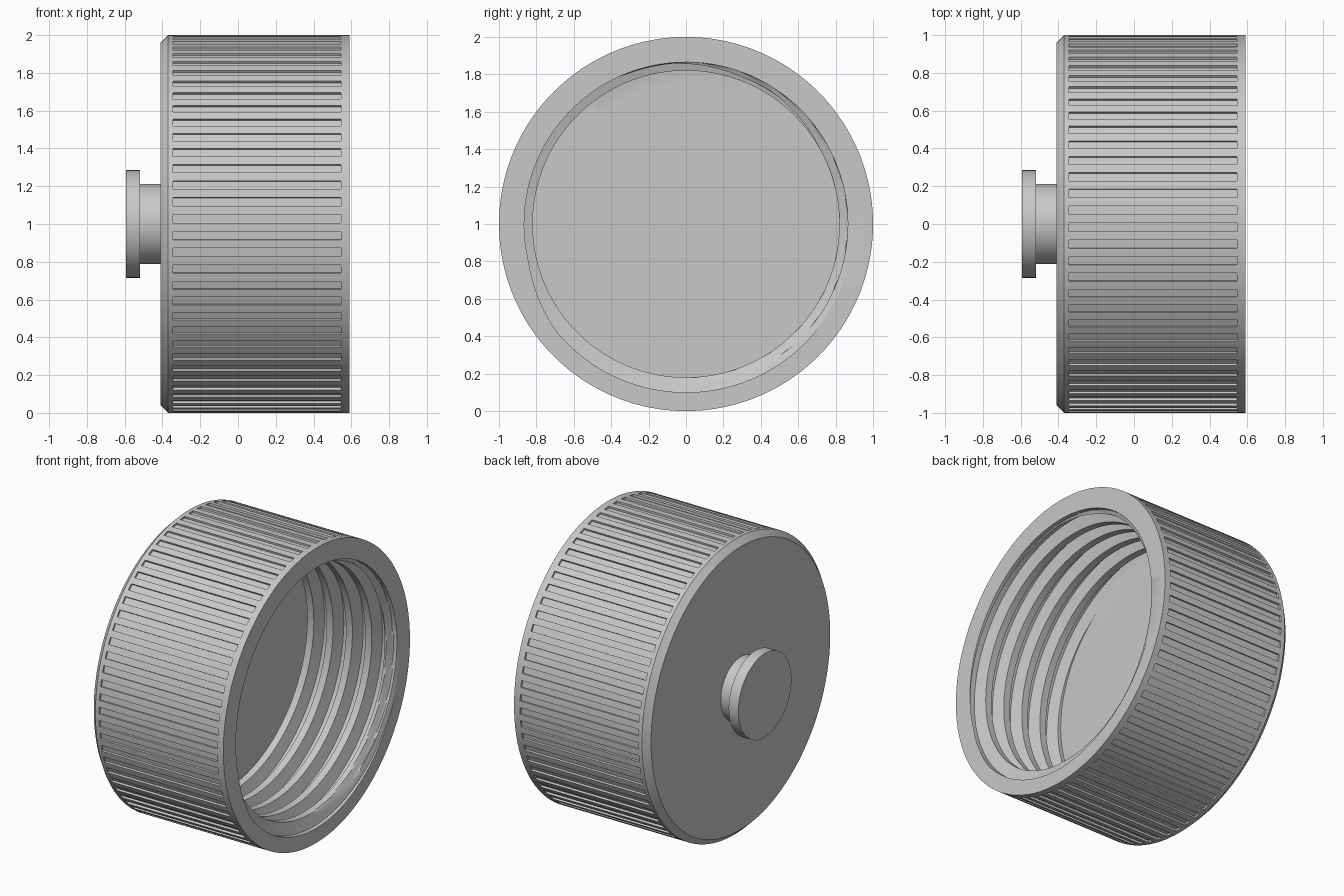
import bpy, bmesh, math
from mathutils import Matrix, Vector

cube = bpy.data.objects.get("Cube")
if cube:
    bpy.data.objects.remove(cube)

grey = bpy.data.materials.new("plain grey")
grey.use_nodes = True
colour = (0.58, 0.58, 0.58, 1)
grey.diffuse_color = colour
grey.node_tree.nodes["Principled BSDF"].inputs["Base Color"].default_value = colour

BACK, MOUTH, FLOOR = -0.41, 0.59, -0.10
GRIPS, GRIP_WIDTH, GRIP_DEPTH = 70, 0.045, 0.013
PITCH, STEPS = 0.145, 24
CREST, THREAD_DEPTH = 0.82, 0.08
THREAD_EXIT = math.radians(280)


def finish(name, bm):
    bmesh.ops.recalc_face_normals(bm, faces=bm.faces)
    mesh = bpy.data.meshes.new(name)
    bm.to_mesh(mesh)
    bm.free()
    mesh.materials.append(grey)
    ob = bpy.data.objects.new(name, mesh)
    bpy.context.collection.objects.link(ob)
    bpy.ops.object.select_all(action="DESELECT")
    ob.select_set(True)
    bpy.context.view_layer.objects.active = ob
    bpy.ops.object.shade_smooth_by_angle(angle=math.radians(30))


def point(x, r, a):
    return Vector((x, r * math.cos(a), 1 + r * math.sin(a)))


def inner_radius(x, a):
    # Right-handed trapezoid thread groove, leaving the mouth near the bottom
    turn = (x - MOUTH) / PITCH - (a - THREAD_EXIT) / math.tau
    off = abs((turn + 0.5) % 1 - 0.5)
    groove = CREST + THREAD_DEPTH * min(1, max(0, (1 / 3 - off) * 6))
    lead_in = min(0.865, 0.865 - (MOUTH - 0.03 - x) * 2)
    return max(groove, lead_in)


# Angles: each grip slot takes one column, each land takes two
angles = []
step = math.tau / GRIPS
start = math.pi / 2 + 0.0165 - GRIP_WIDTH / 2
for k in range(GRIPS):
    a = start + k * step
    land = step - GRIP_WIDTH
    angles += [a, a + GRIP_WIDTH, a + GRIP_WIDTH + land / 2]
angles.append(start + math.tau)

# Cap shell: outer wall, lip, threaded bore and floor rim
bm = bmesh.new()
outer = [(BACK, 0.96), (BACK + 0.04, 1), (-0.343, 1), (0.545, 1), (MOUTH, 1)]
turns = math.ceil((MOUTH - FLOOR) / PITCH) + 2
columns = []
for a in angles:
    col = [bm.verts.new(point(x, r, a)) for x, r in outer]
    shift = 1 + (a - THREAD_EXIT) / math.tau
    for j in range(turns * STEPS + 1):
        # rows follow the helix and stop flat at the mouth and floor
        x = min(MOUTH, max(FLOOR, MOUTH + (shift - j / STEPS) * PITCH))
        col.append(bm.verts.new(point(x, inner_radius(x, a), a)))
    col.append(bm.verts.new(point(FLOOR, 0.74, a)))
    columns.append(col)

slots = []
for i in range(len(columns) - 1):
    left, right = columns[i], columns[i + 1]
    for j in range(len(left) - 1):
        face = bm.faces.new((left[j], right[j], right[j + 1], left[j + 1]))
        if i % 3 == 0 and j == 2:
            slots.append(face)
bm.faces.new([c[0] for c in columns[:-1]])
bm.faces.new([c[-1] for c in columns[:-1]])

# Grip slots pressed into the wall
for face in bmesh.ops.extrude_discrete_faces(bm, faces=slots)["faces"]:
    mid = face.calc_center_median()
    inward = Vector((0, -mid.y, 1 - mid.z)).normalized()
    bmesh.ops.translate(bm, verts=face.verts[:], vec=inward * GRIP_DEPTH)
bmesh.ops.remove_doubles(bm, verts=bm.verts[:], dist=0.00002)
finish("threaded_cap", bm)


# Knob on the closed end
def disc(name, x0, x1, radius):
    bm = bmesh.new()
    turn = Matrix.Translation(((x0 + x1) / 2, 0, 1)) @ Matrix.Rotation(math.pi / 2, 4, "Y")
    bmesh.ops.create_cone(bm, cap_ends=True, segments=96, radius1=radius,
                          radius2=radius, depth=x1 - x0, matrix=turn)
    finish(name, bm)


disc("knob_stem", -0.525, BACK + 0.01, 0.213)
disc("knob_head", -0.592, -0.52, 0.285)
